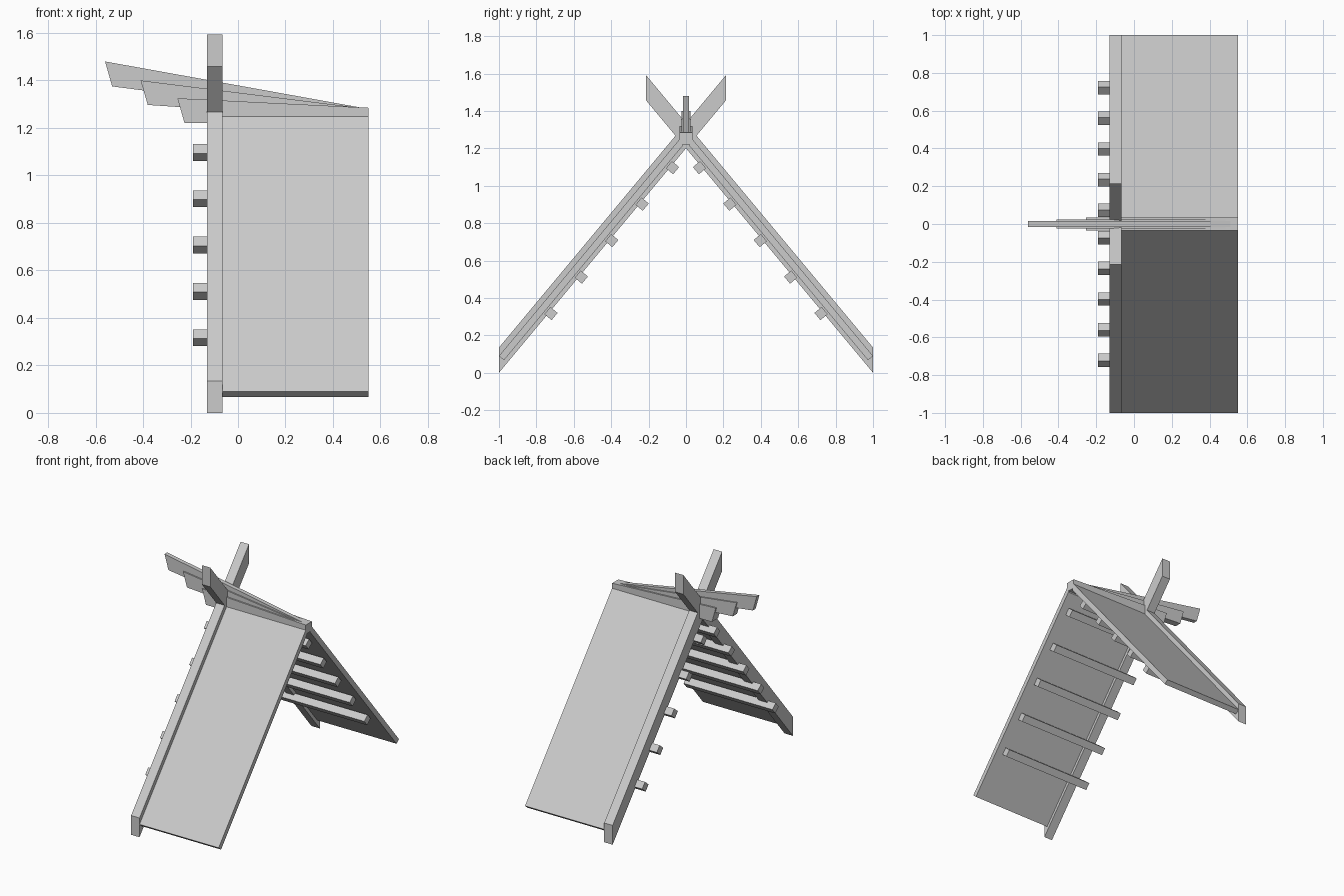
import bpy
import bmesh
from mathutils import Vector

cube = bpy.data.objects.get("Cube")
if cube:
    bpy.data.objects.remove(cube, do_unlink=True)

# Single material
grey = bpy.data.materials.new("plain_grey")
grey.use_nodes = True
colour = (0.6, 0.6, 0.6, 1)
grey.diffuse_color = colour
grey.node_tree.nodes["Principled BSDF"].inputs["Base Color"].default_value = colour


def prism(name, profile, start, depth):
    """Extrude a closed profile of 3D points along the depth vector."""
    bm = bmesh.new()
    face = bm.faces.new([bm.verts.new(p) for p in profile])
    ext = bmesh.ops.extrude_face_region(bm, geom=[face])
    moved = [g for g in ext["geom"] if isinstance(g, bmesh.types.BMVert)]
    bmesh.ops.translate(bm, verts=moved, vec=Vector(depth))
    bmesh.ops.translate(bm, verts=bm.verts, vec=Vector(start))
    bmesh.ops.recalc_face_normals(bm, faces=bm.faces)
    mesh = bpy.data.meshes.new(name)
    bm.to_mesh(mesh)
    bm.free()
    mesh.materials.append(grey)
    obj = bpy.data.objects.new(name, mesh)
    bpy.context.collection.objects.link(obj)
    return obj


def along_x(name, yz, x0, x1):
    return prism(name, [(0, y, z) for y, z in yz], (x0, 0, 0), (x1 - x0, 0, 0))


SLOPE = 1.2
GABLE_H = 0.135          # vertical height of the sloping gable boards
GABLE_X, ROOF_X, END_X = -0.13, -0.065, 0.55
up_slope = Vector((1, SLOPE)).normalized()
outward = Vector((-up_slope.y, up_slope.x))


def slope_z(y, lift=0):
    return SLOPE * (1 + y) + lift


# Crossed gable boards, outlined as one X-shaped frame
tip = 0.215
cross_y = GABLE_H / (2 * SLOPE)
half = [(0, SLOPE), (1, 0), (1, GABLE_H), (cross_y, slope_z(cross_y)),
        (tip, slope_z(tip)), (tip, slope_z(tip, GABLE_H)), (0, slope_z(0, GABLE_H))]
other = [(-y, z) for y, z in reversed(half[1:-1])]
along_x("crossed_gable_boards", half + other, GABLE_X, ROOF_X)

for side, label in ((1, "front"), (-1, "back")):
    # Roof panel, cut square at the eave and upright at the ridge
    top, low, ridge_y = 0.09, 0.035, -0.02
    panel = [(-1, slope_z(-1, top)), (-0.973, slope_z(-0.973, low)),
             (ridge_y, slope_z(ridge_y, low)), (ridge_y, slope_z(ridge_y, top))]
    along_x(label + "_roof_panel", [(side * y, z) for y, z in panel], ROOF_X, END_X)

    # Square rails beneath the panel, poking out past the gable
    for i in range(5):
        y = -0.722 + 0.1625 * i
        centre = Vector((y, slope_z(y, -0.017)))
        square = [centre + 0.025 * (a * up_slope + b * outward)
                  for a, b in ((-1, -1), (1, -1), (1, 1), (-1, 1))]
        along_x(f"{label}_rail_{i + 1}", [(side * p.x, p.y) for p in square], -0.19, 0.5)

# Three stepped ridge boards: tip x, tip top z, end top z, tip base z, end base z, half width
boards = {"upper": (-0.56, 1.48, 1.28, 1.375, 1.235, 0.015),
          "middle": (-0.41, 1.40, 1.28, 1.297, 1.235, 0.024),
          "lower": (-0.255, 1.325, 1.285, 1.22, 1.22, 0.034)}
for label, (x, z, end_z, base, end_base, w) in boards.items():
    outline = [(x, 0, z), (x + 0.03, 0, base), (END_X, 0, end_base), (END_X, 0, end_z)]
    prism(label + "_ridge_board", outline, (0, -w, 0), (0, 2 * w, 0))
